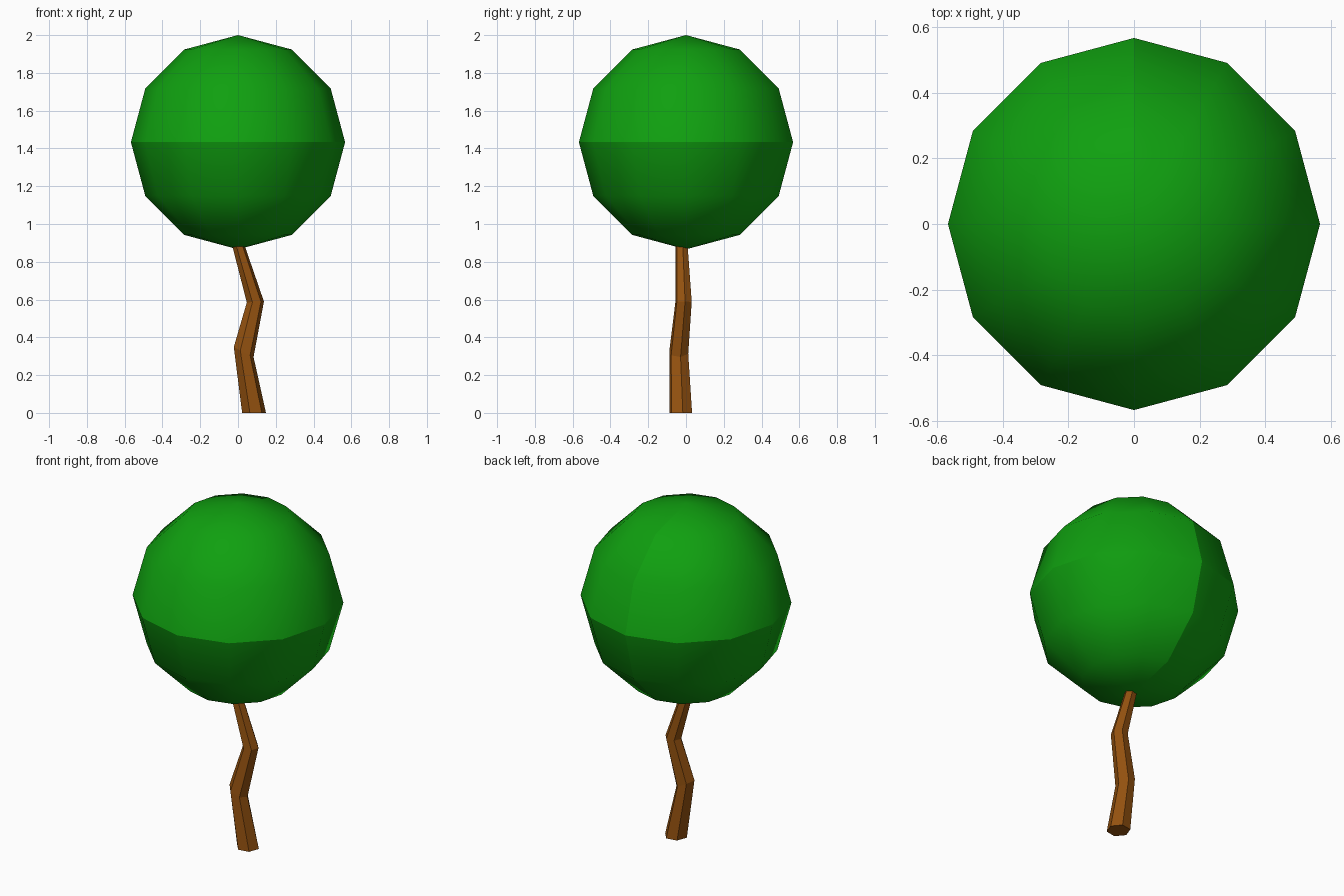
import bpy, bmesh, math
from mathutils import Matrix

if "Cube" in bpy.data.objects:
    bpy.data.objects.remove(bpy.data.objects["Cube"])


def finish(name, bm, color, smooth):
    """Turn a bmesh into a coloured object."""
    for f in bm.faces:
        f.smooth = smooth
    mesh = bpy.data.meshes.new(name)
    bm.to_mesh(mesh)
    bm.free()
    mat = bpy.data.materials.new(name + "_colour")
    mat.diffuse_color = color
    mat.use_nodes = True
    mat.node_tree.nodes["Principled BSDF"].inputs["Base Color"].default_value = mat.diffuse_color
    mesh.materials.append(mat)
    obj = bpy.data.objects.new(name, mesh)
    bpy.context.collection.objects.link(obj)
    return obj


# Foliage: low-poly ball, creased round the equator and down the back meridian
RADIUS, CENTRE_Z = 0.567, 1.433
bm = bmesh.new()
bmesh.ops.create_uvsphere(bm, u_segments=12, v_segments=6, radius=RADIUS)
for e in bm.edges:
    a, b = (v.co for v in e.verts)
    equator = abs(a.z) < 1e-4 and abs(b.z) < 1e-4
    back = abs(a.x) < 1e-4 and abs(b.x) < 1e-4 and a.y + b.y > 0
    if equator or back:
        e.smooth = False
bmesh.ops.transform(bm, matrix=Matrix.Translation((0, 0, CENTRE_Z)), verts=bm.verts)
finish("foliage", bm, (0.005, 0.35, 0.005, 1), True)

# Trunk: crooked tapering six-sided stem; (x, y, z, radius, tilt along x)
RINGS = [
    (0.085, -0.028, 0.0, 0.064, 0.0),
    (0.030, -0.038, 0.322, 0.053, -0.5),
    (0.092, -0.013, 0.587, 0.046, 0.05),
    (-0.008, -0.024, 0.92, 0.032, 0.0),
]
SIDES, TURN = 6, math.radians(10)
bm = bmesh.new()
loops = []
for x, y, z, r, tilt in RINGS:
    ring = []
    for i in range(SIDES):
        a = TURN + math.tau * i / SIDES
        dx, dy = r * math.cos(a), r * math.sin(a)
        ring.append(bm.verts.new((x + dx, y + dy, z + tilt * dx)))
    loops.append(ring)
for low, high in zip(loops, loops[1:]):
    for i in range(SIDES):
        j = (i + 1) % SIDES
        bm.faces.new((low[i], low[j], high[j], high[i]))
bm.faces.new(loops[0][::-1])
bm.faces.new(loops[-1])
finish("trunk", bm, (0.3, 0.085, 0.005, 1), False)
